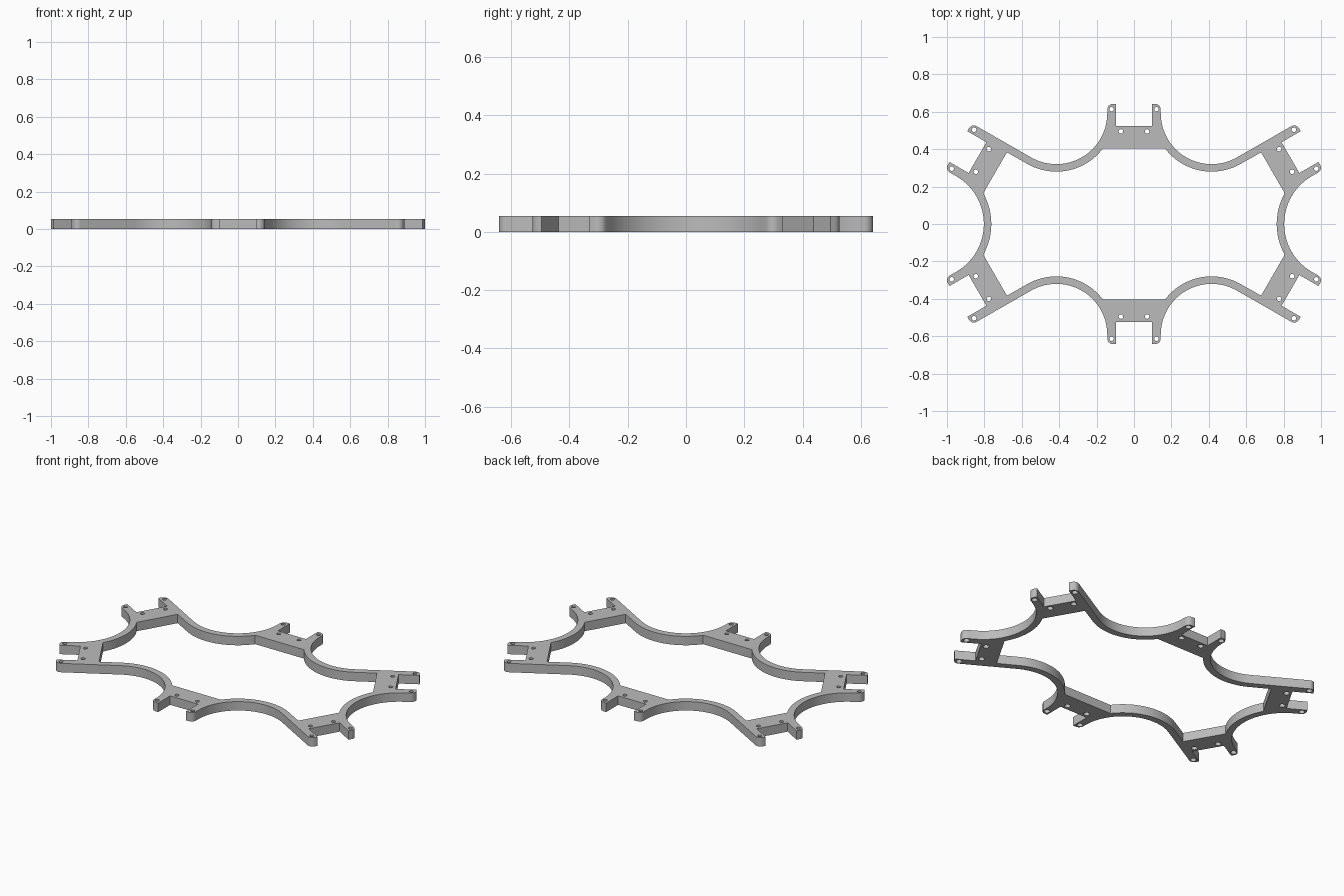
import bpy, bmesh, math
from math import radians, sin, cos, sqrt

if "Cube" in bpy.data.objects:
    bpy.data.objects.remove(bpy.data.objects["Cube"])

HEIGHT = 0.055
HALF, SLOT, ROUND = 0.143, 0.095, 0.03     # mount half width, slot half width, tip rounding
BAND = 0.04                                # width of the curved ribs
TILT = radians(30)

# Each mount: base, slot floor and tip distances along its own axis
END = (0.404, 0.525, 0.642)
CORNER = (0.78, 0.902, 1.02)
OFFSET = -0.111                            # sideways shift of the corner mount axis


def end_frame(t, s):
    return (t, s)


def corner_frame(t, s):
    t += OFFSET
    return (s * cos(TILT) - t * sin(TILT), s * sin(TILT) + t * cos(TILT))


def arc(centre, r, a0, a1, n=24):
    angles = [radians(a0 + (a1 - a0) * i / n) for i in range(n + 1)]
    return [(centre[0] + r * cos(a), centre[1] + r * sin(a)) for a in angles]


def prong(frame, dist, side):
    """Slotted half of a mount, from the slot floor to the rounded outer tip."""
    base, floor, tip = dist
    corner = arc((HALF - ROUND, tip - ROUND), ROUND, 90, 0, 8)
    pts = [(SLOT, floor), (SLOT, tip)] + corner
    return [frame(side * t, s) for t, s in pts]


def angle_to(p, c):
    return math.degrees(math.atan2(p[1] - c[1], p[0] - c[0])) % 360


# Rib circles, tangent to the mounts
rib_a, ra = (0.415, 0.592), 0.272
rib_b, rb = (1.098, 0.0), 0.295

# Outer quarter outline, from the y axis to the x axis
outer = [(0, END[1])] + prong(end_frame, END, 1)
outer += arc(rib_a, ra, 180, 300)
outer += prong(corner_frame, CORNER, 1)[::-1]
outer += prong(corner_frame, CORNER, -1)
outer += arc(rib_b, rb, 120, 180)

# Inner quarter outline
start = (rib_a[0] - sqrt((ra + BAND) ** 2 - (rib_a[1] - END[0]) ** 2), END[0])
bu = rib_b[0] * cos(TILT)
bv = -rib_b[0] * sin(TILT)
stop = corner_frame(bv + sqrt((rb + BAND) ** 2 - (bu - CORNER[0]) ** 2) - OFFSET, CORNER[0])
inner = [(0, END[0])] + arc(rib_a, ra + BAND, angle_to(start, rib_a), 300)
inner += [corner_frame(HALF - BAND, CORNER[0])]
inner += arc(rib_b, rb + BAND, angle_to(stop, rib_b), 180)


def full_loop(quarter):
    """Reflect a quarter outline to a closed loop without repeated points."""
    right = quarter + [(x, -y) for x, y in quarter[::-1]]
    loop = right + [(-x, y) for x, y in right[::-1]]
    out = []
    for p in loop:
        if not out or math.dist(p, out[-1]) > 1e-4:
            out.append(p)
    if math.dist(out[0], out[-1]) < 1e-4:
        out.pop()
    return out


def link(obj):
    bpy.context.scene.collection.objects.link(obj)
    return obj


# Frame plate: fill between the two loops and extrude upwards
bm = bmesh.new()
edges = []
for quarter in (outer, inner):
    vs = [bm.verts.new((x, y, 0)) for x, y in full_loop(quarter)]
    edges += [bm.edges.new((a, b)) for a, b in zip(vs, vs[1:] + vs[:1])]
bmesh.ops.triangle_fill(bm, use_beauty=True, edges=edges)
up = bmesh.ops.extrude_face_region(bm, geom=bm.faces[:], use_keep_orig=True)
top = [g for g in up["geom"] if isinstance(g, bmesh.types.BMVert)]
bmesh.ops.translate(bm, verts=top, vec=(0, 0, HEIGHT))
bmesh.ops.recalc_face_normals(bm, faces=bm.faces)
mesh = bpy.data.meshes.new("frame_plate")
bm.to_mesh(mesh)
bm.free()
plate = link(bpy.data.objects.new("frame_plate", mesh))

# Screw holes with a shallow wider recess on the underside
holes = []
for frame, dist in ((end_frame, END), (corner_frame, CORNER)):
    for side in (-1, 1):
        holes.append(frame(side * 0.07, dist[1] - 0.03))
        holes.append(frame(side * 0.12, dist[2] - 0.028))
spots = {(round(sx * x, 4), round(sy * y, 4)) for x, y in holes for sx in (-1, 1) for sy in (-1, 1)}

bm = bmesh.new()
for x, y in sorted(spots):
    rings = []
    for r, z in ((0.017, -0.02), (0.017, 0.02), (0.012, 0.02), (0.012, 0.08)):
        rings.append([bm.verts.new((px, py, z)) for px, py in arc((x, y), r, 0, 360, 20)[:-1]])
    for a, b in zip(rings, rings[1:]):
        for i in range(len(a)):
            j = (i + 1) % len(a)
            bm.faces.new((a[i], a[j], b[j], b[i]))
    bm.faces.new(rings[0][::-1])
    bm.faces.new(rings[-1])
bmesh.ops.recalc_face_normals(bm, faces=bm.faces)
cut_mesh = bpy.data.meshes.new("hole_cutter")
bm.to_mesh(cut_mesh)
bm.free()
cutter = link(bpy.data.objects.new("hole_cutter", cut_mesh))
cutter.hide_render = True

mod = plate.modifiers.new("screw_holes", "BOOLEAN")
mod.operation = "DIFFERENCE"
mod.solver = "EXACT"
mod.object = cutter
bpy.context.view_layer.update()
baked = bpy.data.meshes.new_from_object(plate.evaluated_get(bpy.context.evaluated_depsgraph_get()))
plate.modifiers.clear()
plate.data = baked
bpy.data.objects.remove(cutter)

# Plain grey finish
grey = bpy.data.materials.new("plain_grey")
grey.use_nodes = True
colour = (0.5, 0.5, 0.5, 1)
grey.diffuse_color = colour
grey.node_tree.nodes["Principled BSDF"].inputs["Base Color"].default_value = colour
plate.data.materials.clear()
plate.data.materials.append(grey)

bpy.ops.object.select_all(action="DESELECT")
plate.select_set(True)
bpy.context.view_layer.objects.active = plate
bpy.ops.object.shade_smooth_by_angle(angle=radians(30))
